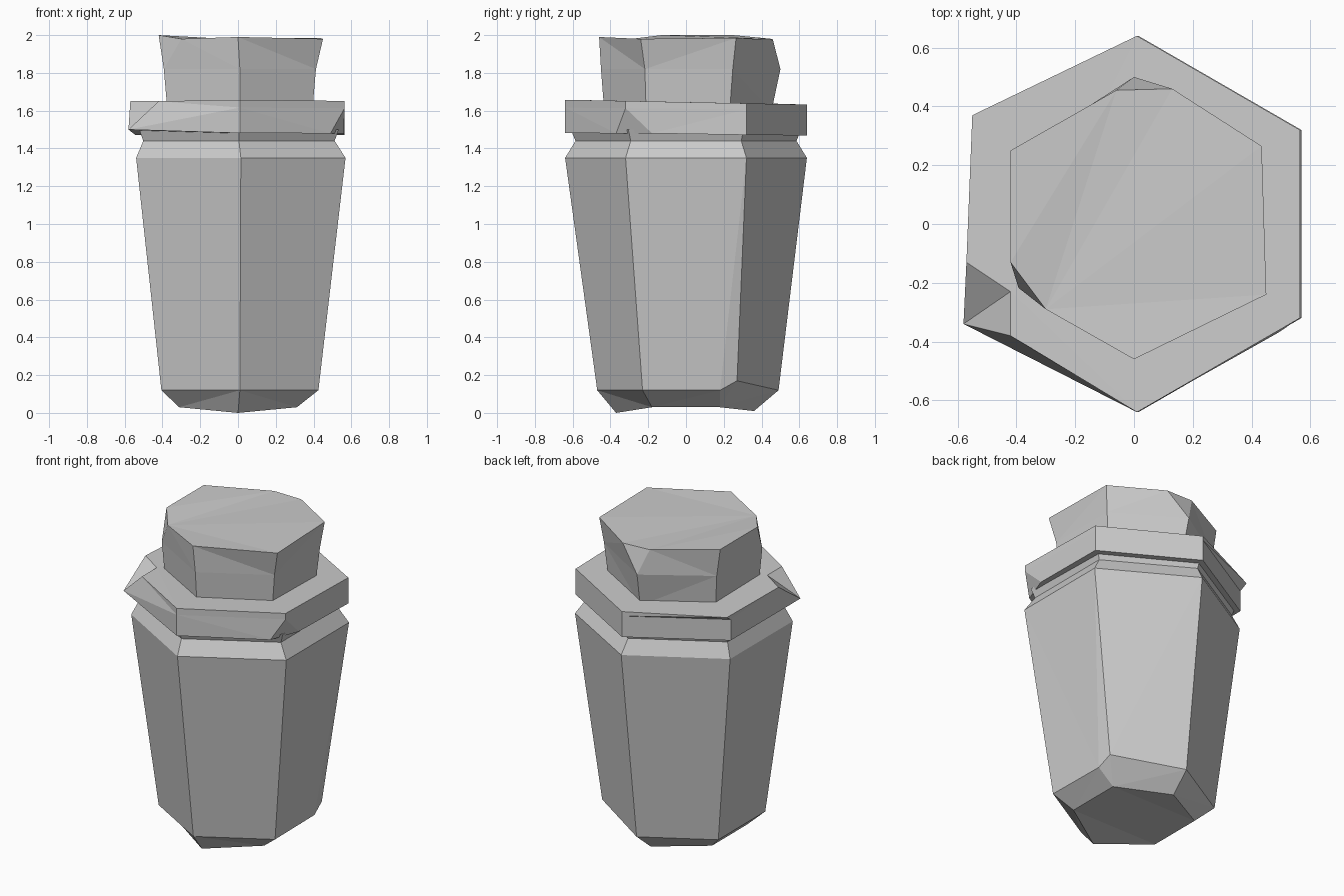
import bpy
import bmesh
from math import radians, sin, cos

cube = bpy.data.objects.get("Cube")
if cube:
    bpy.data.objects.remove(cube, do_unlink=True)

stone = bpy.data.materials.new("plain_grey")
stone.use_nodes = True
grey = (0.6, 0.6, 0.6, 1)
stone.diffuse_color = grey
stone.node_tree.nodes["Principled BSDF"].inputs["Base Color"].default_value = grey

# Corner order, counter-clockwise seen from above
FRONT, RIGHT_FRONT, RIGHT_BACK, BACK, LEFT_BACK, LEFT_FRONT = range(6)


def hexagon(z, radius, cx=0.0, cy=0.0, tilt=0.0, chips=None):
    """Six corners, each a list of points; chips replaces chosen corners."""
    corners = []
    for k in range(6):
        angle = radians(60 * k - 90)
        x, y = cx + radius * cos(angle), cy + radius * sin(angle)
        corners.append([(x, y, z - tilt * y)])
    for corner, points in (chips or {}).items():
        corners[corner] = points
    return corners


def loft(name, rings):
    """Skin stacked hexagons; chipped corners fan out to single points."""
    bm = bmesh.new()
    widest = [max(len(ring[k]) for ring in rings) for k in range(6)]
    loops = []
    for ring in rings:
        loop = []
        for corner, count in zip(ring, widest):
            verts = [bm.verts.new(p) for p in corner]
            loop += verts + [verts[-1]] * (count - len(verts))
        loops.append(loop)
    # Walls, skipping repeated points
    for low, high in zip(loops, loops[1:]):
        for i in range(len(low)):
            j = (i + 1) % len(low)
            face = list(dict.fromkeys((low[i], low[j], high[j], high[i])))
            if len(face) > 2:
                bm.faces.new(face)
    # End caps
    bm.faces.new(list(dict.fromkeys(reversed(loops[0]))))
    bm.faces.new(list(dict.fromkeys(loops[-1])))
    bmesh.ops.triangulate(bm, faces=bm.faces[:])
    bmesh.ops.recalc_face_normals(bm, faces=bm.faces[:])
    mesh = bpy.data.meshes.new(name)
    bm.to_mesh(mesh)
    bm.free()
    mesh.materials.append(stone)
    obj = bpy.data.objects.new(name, mesh)
    bpy.context.collection.objects.link(obj)
    return obj


# Tapered jar body with bevelled foot, shoulder and neck groove
loft("jar_body", [
    hexagon(0.03, 0.36, chips={FRONT: [(0, -0.37, 0)], BACK: [(0, 0.36, 0.01)]}),
    hexagon(0.12, 0.48, cx=0.01, cy=0.01, chips={
        RIGHT_BACK: [(0.42, 0.18, 0.12), (0.41, 0.27, 0.17)]}),
    hexagon(1.35, 0.64, cx=0.015),
    hexagon(1.44, 0.585, cx=0.005),
    hexagon(1.5, 0.61, cx=0.005),
])

# Lip collar, chipped under one front corner and over the other
loft("lip_collar", [
    hexagon(1.475, 0.64, cx=0.01, tilt=0.01, chips={
        RIGHT_FRONT: [(0.49, -0.37, 1.48), (0.56, -0.18, 1.48)],
        LEFT_FRONT: [(-0.58, -0.34, 1.5)]}),
    hexagon(1.61, 0.64, cx=0.01, tilt=0.01, chips={
        LEFT_FRONT: [(-0.58, -0.34, 1.5)]}),
    hexagon(1.645, 0.64, cx=0.01, tilt=0.02, chips={
        LEFT_BACK: [(-0.55, 0.37, 1.64)],
        LEFT_FRONT: [(-0.57, -0.13, 1.65), (-0.42, -0.23, 1.65),
                     (-0.42, -0.38, 1.65)]}),
])

# Flared stopper with worn upper corners
loft("stopper", [
    hexagon(1.6, 0.443, cx=0.01, cy=0.01),
    hexagon(1.82, 0.465, cx=0.01, cy=0.015, chips={BACK: [(0, 0.5, 1.82)]}),
    hexagon(1.985, 0.49, cx=0.01, cy=0.02, chips={
        FRONT: [(0, -0.46, 1.99)],
        RIGHT_FRONT: [(0.45, -0.24, 1.98)],
        BACK: [(0.13, 0.46, 1.975), (-0.06, 0.455, 1.98)],
        LEFT_BACK: [(-0.42, 0.25, 2.0)],
        LEFT_FRONT: [(-0.42, -0.13, 2.0), (-0.3, -0.29, 1.98)]}),
])
